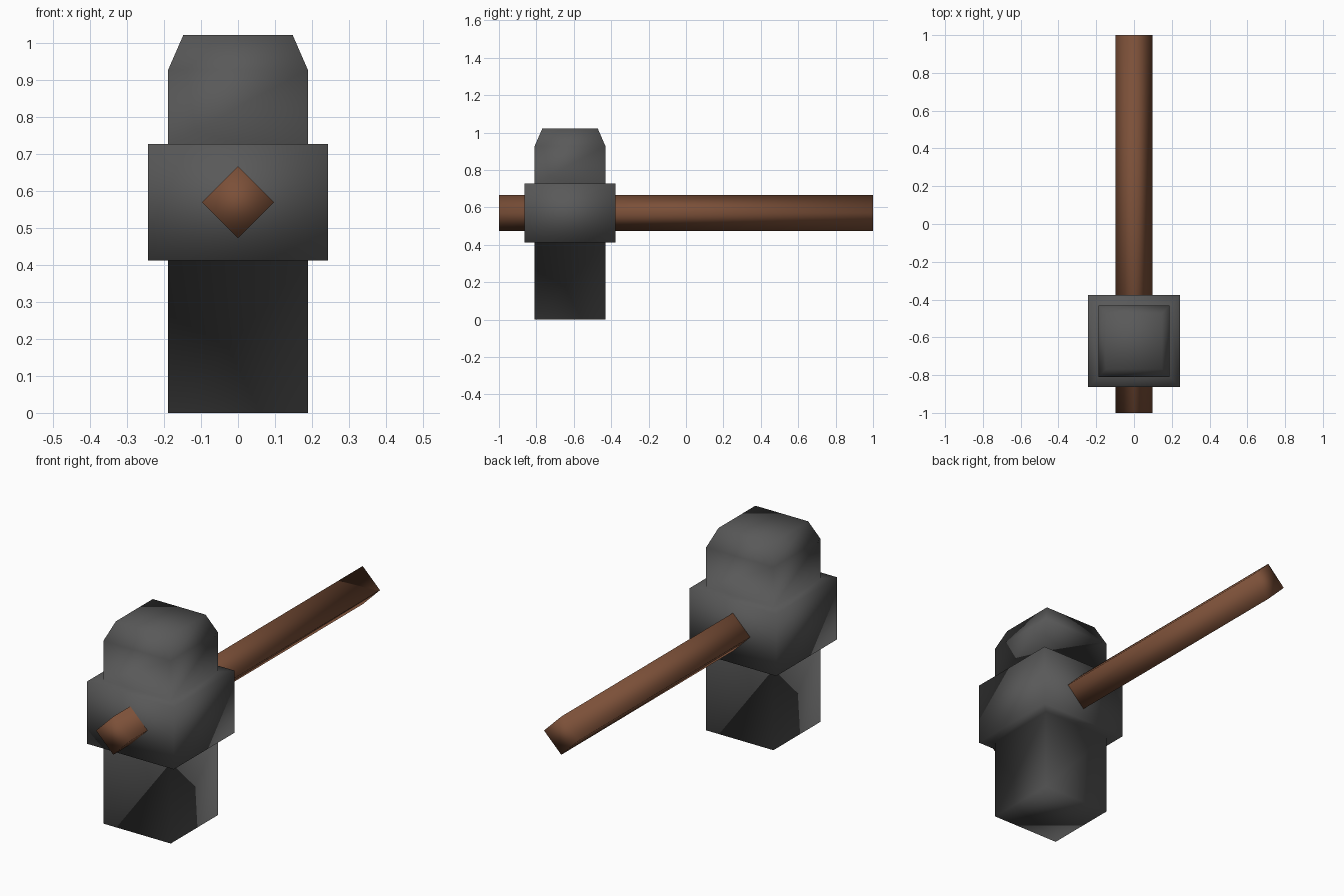
import bpy, bmesh

if "Cube" in bpy.data.objects:
    bpy.data.objects.remove(bpy.data.objects["Cube"])


def material(name, rgb):
    m = bpy.data.materials.new(name)
    m.diffuse_color = (*rgb, 1)
    m.use_nodes = True
    m.node_tree.nodes["Principled BSDF"].inputs["Base Color"].default_value = m.diffuse_color
    return m


def loft(name, rings, mat):
    """Skin four-sided rings in order, cap both ends, shade smooth."""
    bm = bmesh.new()
    loops = [[bm.verts.new(p) for p in ring] for ring in rings]
    for a, b in zip(loops, loops[1:]):
        for i in range(4):
            j = (i + 1) % 4
            bm.faces.new((a[i], a[j], b[j], b[i]))
    bm.faces.new(loops[0][::-1])
    bm.faces.new(loops[-1])
    bmesh.ops.recalc_face_normals(bm, faces=bm.faces)
    for f in bm.faces:
        f.smooth = True
    me = bpy.data.meshes.new(name)
    bm.to_mesh(me)
    bm.free()
    me.materials.append(mat)
    ob = bpy.data.objects.new(name, me)
    bpy.context.collection.objects.link(ob)
    return ob


steel = material("dark_grey_steel", (0.10, 0.10, 0.10))
wood = material("brown_wood", (0.20, 0.08, 0.04))

# Hammer head: square stepped profile (half width, height) with a wide collar
HEAD_Y = -0.62
profile = [(0.189, 0), (0.189, 0.412), (0.244, 0.412), (0.244, 0.727),
           (0.189, 0.727), (0.189, 0.928), (0.148, 1.022)]
corners = [(-1, -1), (1, -1), (1, 1), (-1, 1)]
loft("hammer_head",
     [[(sx * r, HEAD_Y + sy * r, z) for sx, sy in corners] for r, z in profile],
     steel)

# Handle: diamond-section bar running through the collar
R, Z = 0.097, 0.57
diamond = [(R, 0), (0, R), (-R, 0), (0, -R)]
loft("handle", [[(x, y, Z + z) for x, z in diamond] for y in (-1, 1)], wood)
